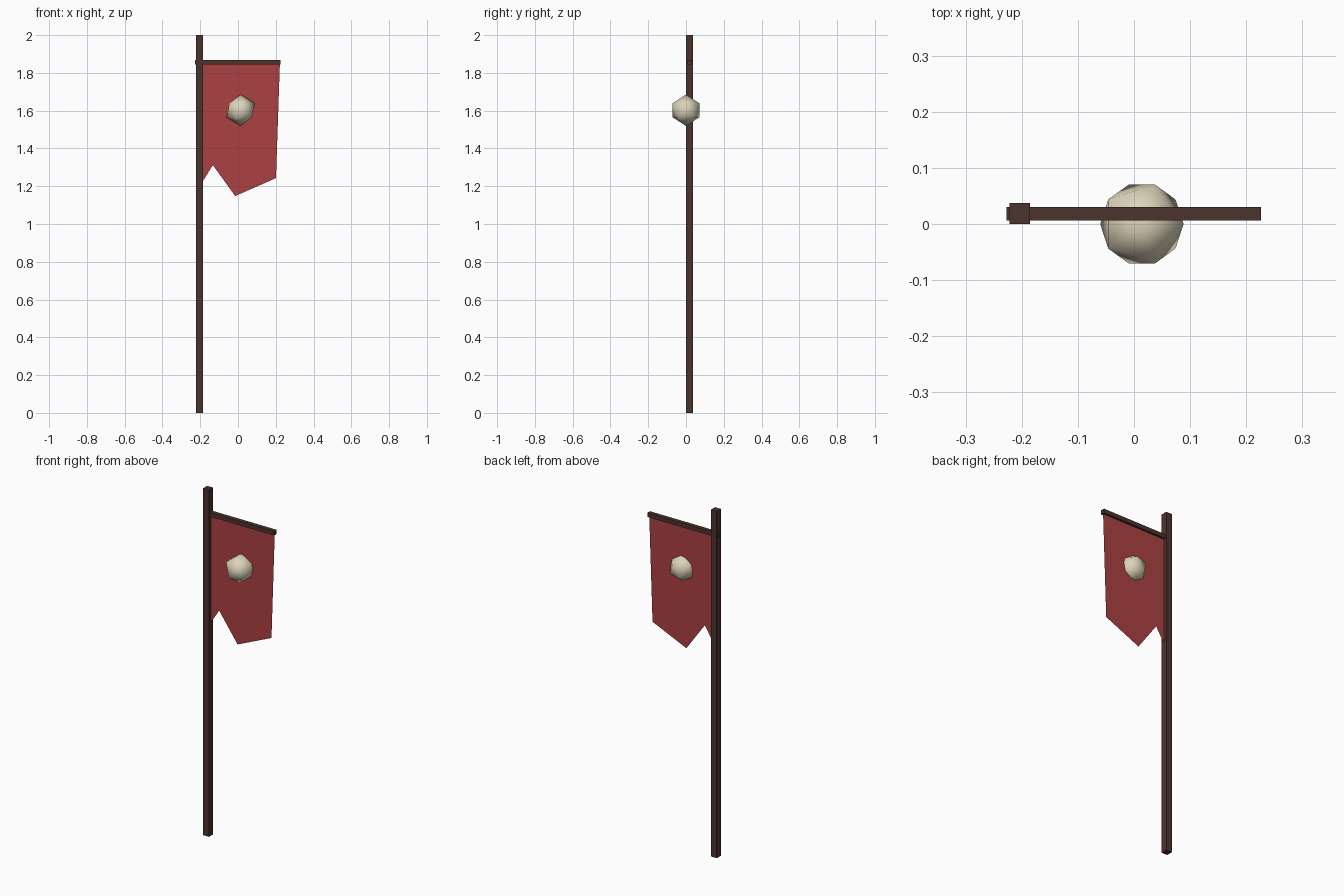
import bpy, bmesh

if "Cube" in bpy.data.objects:
    bpy.data.objects.remove(bpy.data.objects["Cube"])


def material(name, rgb):
    m = bpy.data.materials.new(name)
    m.diffuse_color = (*rgb, 1)
    m.use_nodes = True
    m.node_tree.nodes["Principled BSDF"].inputs["Base Color"].default_value = m.diffuse_color
    return m


WOOD = material("dark_wood", (0.072, 0.034, 0.026))
RED = material("red_cloth", (0.41, 0.052, 0.054))
BONE = material("bone", (0.72, 0.65, 0.49))


def box(name, low, high, mat):
    size = [b - a for a, b in zip(low, high)]
    centre = [(a + b) / 2 for a, b in zip(low, high)]
    bpy.ops.mesh.primitive_cube_add(size=1, location=centre)
    ob = bpy.context.object
    ob.name = name
    ob.scale = size
    bpy.ops.object.transform_apply(location=False, rotation=False, scale=True)
    ob.data.materials.append(mat)
    return ob


# Upright pole and crossbar
box("pole", (-0.222, 0.0, 0.0), (-0.185, 0.037, 2.0), WOOD)
box("crossbar", (-0.227, 0.006, 1.845), (0.226, 0.03, 1.869), WOOD)

# Flat banner with a ragged, pointed lower edge
outline = [(-0.203, 1.857), (-0.203, 1.20), (-0.133, 1.312), (-0.015, 1.148),
           (0.082, 1.362), (0.201, 1.243), (0.222, 1.857)]
bm = bmesh.new()
bm.faces.new([bm.verts.new((x, 0.018, z)) for x, z in outline])
bmesh.ops.triangulate(bm, faces=bm.faces[:])
mesh = bpy.data.meshes.new("banner")
bm.to_mesh(mesh)
bm.free()
mesh.materials.append(RED)
banner = bpy.data.objects.new("banner", mesh)
bpy.context.collection.objects.link(banner)

# Low-poly rounded emblem passing through the cloth
bpy.ops.mesh.primitive_ico_sphere_add(subdivisions=1, radius=0.083,
                                      location=(0.014, 0.0, 1.602))
emblem = bpy.context.object
emblem.name = "emblem_ball"
emblem.data.materials.append(BONE)
bpy.ops.object.shade_smooth()
